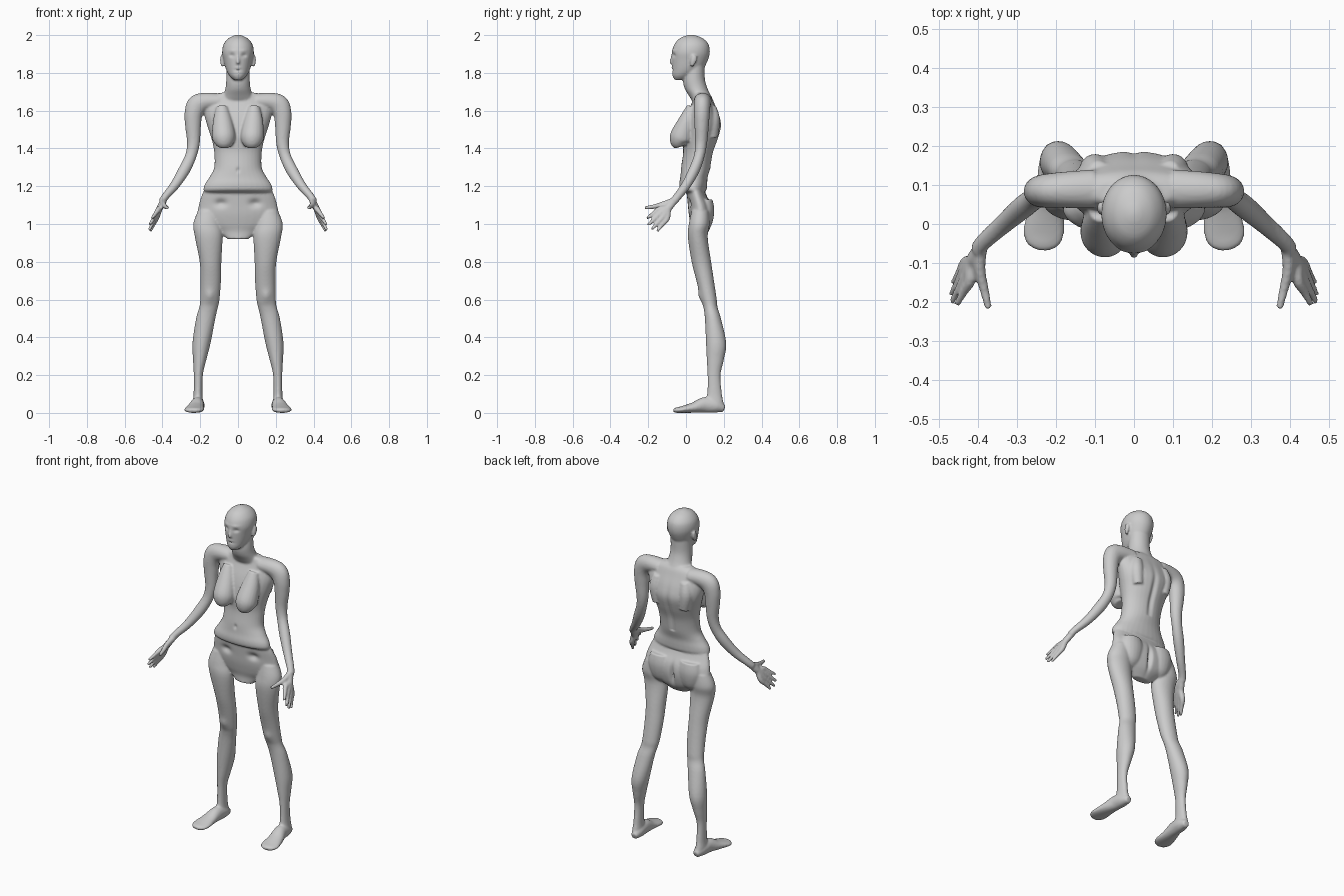
import bpy, bmesh, math
from mathutils import Vector

skin = bpy.data.materials.new("grey_skin")
skin.diffuse_color = (0.6, 0.6, 0.6, 1)
body = bmesh.new()


def spline(rows, steps=5):
    """Catmull-Rom through rows of numbers."""
    out, n = [], len(rows)
    for i in range(n - 1):
        p = [rows[max(0, min(n - 1, i + k))] for k in (-1, 0, 1, 2)]
        for s in range(steps):
            t = s / steps
            out.append([0.5 * (2 * b + (c - a) * t + (2 * a - 5 * b + 4 * c - d) * t * t
                               + (3 * b - a - 3 * c + d) * t ** 3) for a, b, c, d in zip(*p)])
    return out + [list(rows[-1])]


def skin_rings(rings):
    """Close a stack of rings into a solid inside the body mesh."""
    vs = [[body.verts.new(p) for p in r] for r in rings]
    n = len(vs[0])
    faces = [body.faces.new((a[i], a[(i + 1) % n], b[(i + 1) % n], b[i]))
             for a, b in zip(vs, vs[1:]) for i in range(n)]
    faces += [body.faces.new(vs[0][::-1]), body.faces.new(vs[-1])]
    bmesh.ops.recalc_face_normals(body, faces=faces)


def ring(c, u, v, n=32):
    return [c + u * math.cos(2 * math.pi * i / n) + v * math.sin(2 * math.pi * i / n) for i in range(n)]


def column(rows, side=1):
    """Level rings: z, x from, x to, y front, y back."""
    skin_rings([ring(Vector((side * (x0 + x1) / 2, (y0 + y1) / 2, z)),
                     Vector(((x1 - x0) / 2, 0, 0)), Vector((0, (y1 - y0) / 2, 0)))
                for z, x0, x1, y0, y1 in spline(rows)])


def limb(rows, side, ref=(0, 1, 0)):
    """Rings across a path: x, y, z, two radii."""
    pts = spline(rows)
    cs = [Vector((side * p[0], p[1], p[2])) for p in pts]
    rings = []
    for i, c in enumerate(cs):
        t = (cs[min(i + 1, len(cs) - 1)] - cs[max(i - 1, 0)]).normalized()
        u = t.cross(Vector(ref)).normalized()
        rings.append(ring(c, u * pts[i][3], u.cross(t) * pts[i][4], 20))
    skin_rings(rings)


def centred(rows):
    column([(z, -w, w, f, b) for z, w, f, b in rows])


# torso, with a lip over the hips
centred([(1.165, .17, .0, .09), (1.18, .183, -.03, .108), (1.21, .176, -.036, .112), (1.25, .15, -.03, .115),
         (1.30, .126, -.026, .13), (1.38, .126, -.015, .145), (1.45, .14, -.02, .17),
         (1.52, .163, -.012, .187), (1.58, .178, .005, .175), (1.64, .18, .03, .15),
         (1.675, .15, .04, .135), (1.695, .09, .04, .12)])
# pelvis
centred([(.92, .055, .035, .085), (.96, .11, .035, .12), (1.0, .18, .025, .135), (1.05, .212, .015, .142),
         (1.1, .208, .01, .135), (1.15, .193, .005, .11), (1.2, .17, 0, .09)])
# neck
centred([(1.64, .10, .04, .14), (1.68, .078, .015, .13), (1.72, .066, -.008, .113),
         (1.77, .062, -.015, .1), (1.85, .06, 0, .1)])
# head
centred([(1.763, .022, -.06, .0), (1.785, .045, -.072, .04), (1.82, .064, -.073, .09),
         (1.87, .077, -.075, .117), (1.91, .084, -.075, .126), (1.95, .077, -.062, .12),
         (1.98, .054, -.037, .094), (1.996, .026, -.004, .058), (2.002, .006, .02, .034)])
# nose
limb([(0, -.068, 1.90, .007, .007), (0, -.077, 1.865, .009, .009), (0, -.08, 1.848, .011, .009)], 1, (1, 0, 0))

for s in (1, -1):
    # leg
    column([(1.07, .10, .212, .03, .12), (1.0, .09, .237, .015, .125), (.93, .082, .228, .01, .115),
            (.8, .088, .203, .03, .133), (.7, .09, .198, .055, .148), (.6, .098, .2, .08, .163),
            (.56, .106, .205, .092, .167), (.5, .12, .222, .1, .185), (.37, .145, .241, .106, .213),
            (.28, .168, .238, .11, .2), (.2, .186, .234, .114, .183), (.1, .188, .235, .112, .19),
            (.05, .184, .24, .095, .2), (.015, .185, .235, .1, .203)], s)
    # foot
    limb([(.207, .203, .022, .018, .018), (.21, .16, .036, .033, .036), (.215, .1, .042, .036, .042),
          (.225, .04, .028, .045, .028), (.232, -.02, .018, .053, .018), (.237, -.052, .014, .042, .014),
          (.239, -.066, .011, .018, .009)], s, (0, 0, 1))
    # buttock
    limb([(.10, .10, 1.13, .06, .04), (.10, .10, 1.07, .075, .05), (.10, .09, 1.0, .06, .045),
          (.10, .08, .96, .03, .02)], s)
    # breast
    limb([(.085, .035, 1.62, .03, .03), (.082, .008, 1.55, .05, .045), (.076, -.02, 1.47, .062, .062),
          (.074, -.028, 1.435, .055, .056), (.074, -.022, 1.412, .035, .036)], s)
    # shoulder blade
    limb([(.09, .13, 1.62, .03, .03), (.1, .14, 1.55, .04, .04), (.09, .14, 1.46, .03, .03)], s)
    # arm
    limb([(.10, .09, 1.65, .042, .05), (.17, .088, 1.648, .047, .047), (.215, .086, 1.63, .055, .044),
          (.235, .084, 1.585, .048, .042), (.238, .083, 1.52, .042, .038), (.236, .08, 1.43, .034, .032),
          (.25, .07, 1.36, .03, .028), (.285, .043, 1.285, .031, .029), (.335, .0, 1.205, .025, .025),
          (.385, -.045, 1.145, .02, .022), (.40, -.066, 1.12, .02, .022)], s)
    # fingers, each run from the wrist through the palm
    for knuckle, tip in (((.42, -.143, 1.078), (.455, -.207, 1.03)), ((.431, -.135, 1.056), (.468, -.2, .995)),
                         ((.435, -.12, 1.04), (.469, -.182, .97)), ((.433, -.1, 1.03), (.464, -.152, .962))):
        mid = [(k + t) / 2 for k, t in zip(knuckle, tip)]
        limb([(.393, -.06, 1.128, .017, .017), (.414, -.095, 1.085, .017, .02), (*knuckle, .015, .015),
              (*mid, .011, .011), (*tip, .008, .008)], s)
    limb([(.393, -.06, 1.125, .017, .017), (.396, -.115, 1.105, .015, .017), (.384, -.17, 1.092, .012, .012),
          (.373, -.217, 1.086, .009, .009)], s, (0, 0, 1))
    # ear
    limb([(.081, .03, 1.835, .008, .008), (.085, .04, 1.865, .01, .016), (.084, .045, 1.892, .008, .012)], s)

# fuse the parts into one smooth surface
mesh = bpy.data.meshes.new("raw_body")
body.to_mesh(mesh)
body.free()
raw = bpy.data.objects.new("body", mesh)
bpy.context.collection.objects.link(raw)
remesh = raw.modifiers.new("fuse", 'REMESH')
remesh.mode = 'VOXEL'
remesh.voxel_size = 0.006
smooth = raw.modifiers.new("soften", 'SMOOTH')
smooth.factor, smooth.iterations = 0.5, 4
fused = bpy.data.meshes.new_from_object(raw.evaluated_get(bpy.context.evaluated_depsgraph_get()))
raw.modifiers.clear()
raw.data = fused

# hollows and ridges: x, y, z, size x, size z, push along y
presses = [(.032, -.07, 1.893, .015, .01, .009),    # eye sockets
           (.03, -.07, 1.918, .02, .007, -.003),    # brow
           (.0, -.07, 1.815, .02, .004, .004),      # mouth
           (.0, -.07, 1.828, .014, .005, -.003),    # upper lip
           (.0, -.03, 1.285, .008, .012, .008),     # navel
           (.0, .18, 1.42, .015, .13, -.012),       # spine
           (.0, .13, 1.03, .012, .06, -.02),        # cleft
           (.09, .01, 1.11, .03, .02, .015),        # groin hollows
           (.15, .08, .62, .025, .03, -.008)]       # kneecaps
for v in fused.vertices:
    x, y, z = abs(v.co.x), v.co.y, v.co.z
    for px, py, pz, sx, sz, d in presses:
        if abs(y - py) < .05 and abs(x - px) < 3 * sx and abs(z - pz) < 3 * sz:
            v.co.y += d * math.exp(-((x - px) / sx) ** 2 - ((z - pz) / sz) ** 2)
    v.co.z = max(v.co.z, 0)

fused.materials.clear()
fused.materials.append(skin)
bpy.context.view_layer.objects.active = raw
raw.select_set(True)
bpy.ops.object.shade_smooth_by_angle(angle=math.radians(50))
